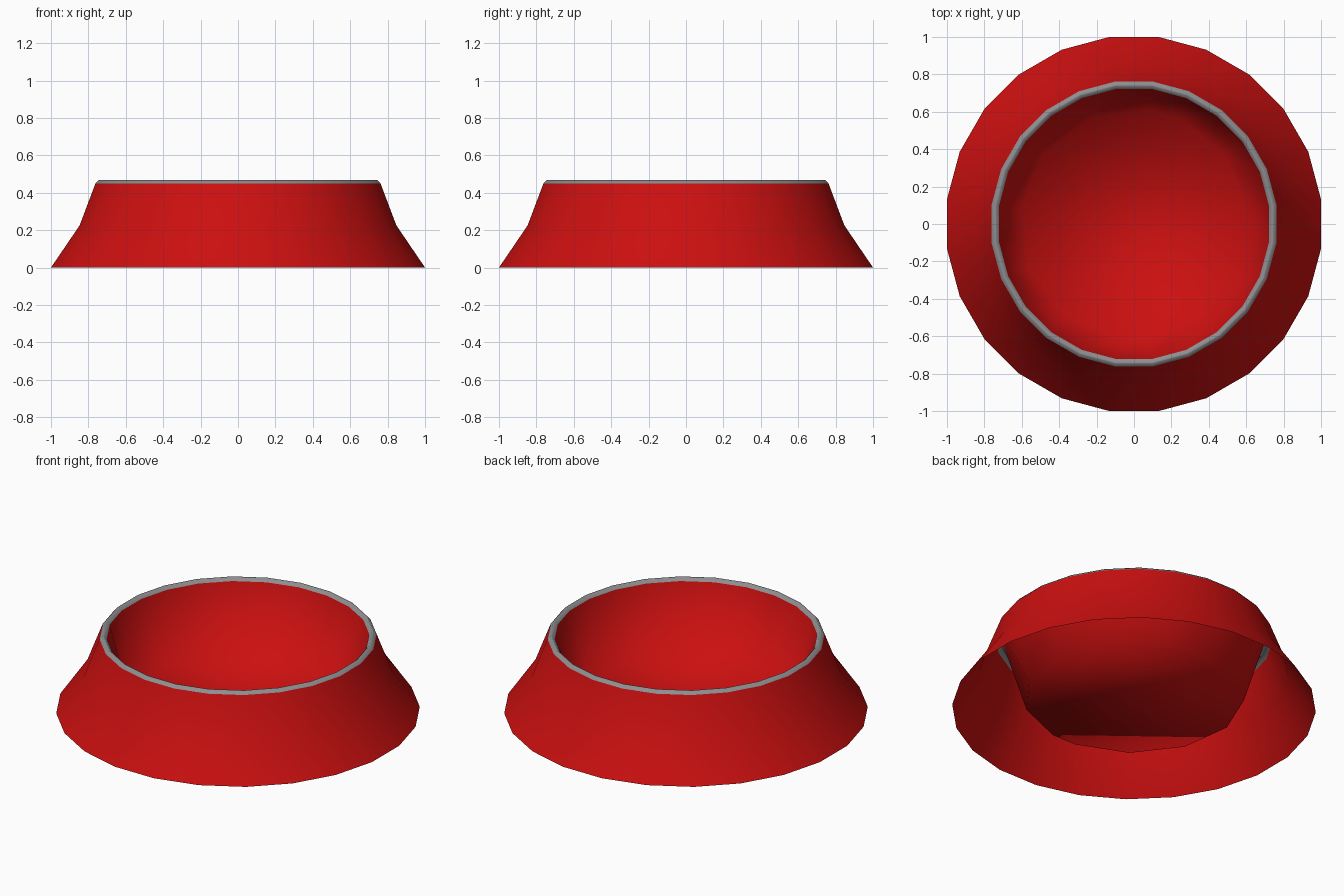
import bpy, bmesh, math

if "Cube" in bpy.data.objects:
    bpy.data.objects.remove(bpy.data.objects["Cube"])

N = 24


def material(name, rgb):
    m = bpy.data.materials.new(name)
    m.diffuse_color = (*rgb, 1)
    m.use_nodes = True
    m.node_tree.nodes["Principled BSDF"].inputs["Base Color"].default_value = m.diffuse_color
    return m


red = material("red plastic", (0.6, 0.005, 0.005))
grey = material("grey rim", (0.27, 0.27, 0.28))


def ring(bm, apothem, z):
    # 24-sided ring with flats facing the axes
    r = apothem / math.cos(math.pi / N)
    angles = [(i + 0.5) * math.tau / N for i in range(N)]
    return [bm.verts.new((r * math.cos(a), r * math.sin(a), z)) for a in angles]


def bridge(bm, a, b):
    for i in range(N):
        j = (i + 1) % N
        face = []
        for v in (a[i], a[j], b[j], b[i]):
            if v not in face:
                face.append(v)
        bm.faces.new(face)


def finish(bm, name, mat, angle):
    mesh = bpy.data.meshes.new(name)
    bm.to_mesh(mesh)
    bm.free()
    mesh.materials.append(mat)
    ob = bpy.data.objects.new(name, mesh)
    bpy.context.collection.objects.link(ob)
    bpy.ops.object.select_all(action='DESELECT')
    ob.select_set(True)
    bpy.context.view_layer.objects.active = ob
    bpy.ops.object.shade_smooth_by_angle(angle=math.radians(angle))


def lathe(name, profile, mat, angle):
    bm = bmesh.new()
    rings = [ring(bm, r, z) for r, z in profile]
    for a, b in zip(rings, rings[1:]):
        bridge(bm, a, b)
    finish(bm, name, mat, angle)


# Flared outer wall, open underneath
lathe("outer_wall", [(1.0, 0), (0.847, 0.225), (0.762, 0.45)], red, 40)

# Rounded rim between the two walls
lathe("rim", [(0.762, 0.45), (0.747, 0.467), (0.737, 0.467), (0.722, 0.45)][::1],
      grey, 60)

# Inner basin: the wall narrows to a coarser 13-sided floor
bm = bmesh.new()
upper = ring(bm, 0.722, 0.45)
lower = ring(bm, 0.605, 0.067)
kept = (0, 2, 4, 5, 7, 9, 11, 13, 15, 17, 18, 20, 22)
merged = [lower[i] if i in kept else lower[(i + 1) % N] for i in range(N)]
bridge(bm, upper, merged)
bm.faces.new([lower[i] for i in kept])
for i in range(N):
    if i not in kept:
        bm.verts.remove(lower[i])
bm.normal_update()
# walls face the bowl's axis, floor faces up
for f in bm.faces:
    c = f.calc_center_median()
    if f.normal.z < 0 or (len(f.verts) < 5 and f.normal.xy.dot(c.xy) > 0):
        f.normal_flip()
finish(bm, "basin", red, 80)

# Outward normals for wall and rim
for name in ("outer_wall", "rim"):
    mesh = bpy.data.objects[name].data
    bm = bmesh.new()
    bm.from_mesh(mesh)
    bm.normal_update()
    for f in bm.faces:
        if f.normal.z < 0:
            f.normal_flip()
    bm.to_mesh(mesh)
    bm.free()
